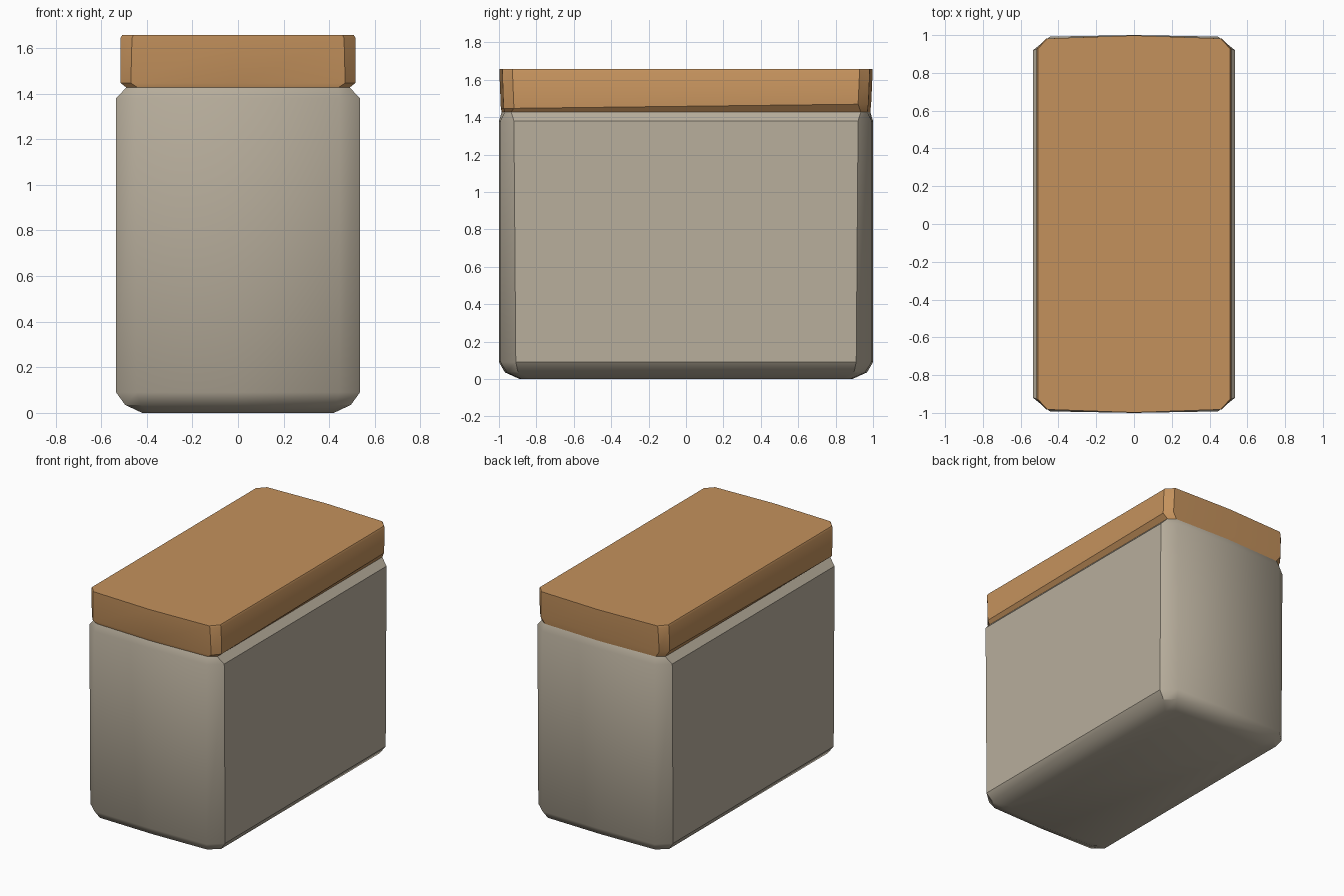
import bpy, bmesh, math

if "Cube" in bpy.data.objects:
    bpy.data.objects.remove(bpy.data.objects["Cube"])


def material(name, rgb):
    m = bpy.data.materials.new(name)
    m.diffuse_color = (*rgb, 1)
    m.use_nodes = True
    m.node_tree.nodes["Principled BSDF"].inputs["Base Color"].default_value = m.diffuse_color
    return m


def ring(z, hx, hy, cx, cy, bow, tilt=0.0):
    """Rectangle with clipped corners and slightly bowed front and back.
    cx, cy: corner cut sizes, bow: setback of the corners, tilt: z rise along y."""
    right = [(hx - cx, -hy + bow), (hx, -hy + cy), (hx, hy - cy), (hx - cx, hy - bow)]
    left = [(-x, y) for x, y in reversed(right)]
    outline = [(0, -hy)] + right + [(0, hy)] + left
    return [(x, y, z + tilt * y) for x, y in outline]


def loft(name, rings, mat, cap_bottom, cap_top):
    bm = bmesh.new()
    loops = [[bm.verts.new(p) for p in r] for r in rings]
    n = len(loops[0])
    for a, b in zip(loops, loops[1:]):
        for i in range(n):
            j = (i + 1) % n
            bm.faces.new((a[i], a[j], b[j], b[i]))
    if cap_bottom:
        bm.faces.new(list(reversed(loops[0])))
    if cap_top:
        bm.faces.new(loops[-1])
    me = bpy.data.meshes.new(name)
    bm.to_mesh(me)
    bm.free()
    me.materials.append(mat)
    ob = bpy.data.objects.new(name, me)
    bpy.context.collection.objects.link(ob)
    bpy.ops.object.select_all(action='DESELECT')
    ob.select_set(True)
    bpy.context.view_layer.objects.active = ob
    bpy.ops.object.shade_smooth_by_angle(angle=math.radians(36))
    return ob


stone = material("warm_grey", (0.48, 0.425, 0.335))
tan = material("tan_orange", (0.55, 0.285, 0.108))

# Shared seam where the lid meets the shoulder of the body
seam = ring(1.427, 0.49, 0.985, 0.05, 0.05, 0.015)

# Container body with rounded base and chamfered shoulder
loft("container_body", [
    ring(0.0, 0.42, 0.89, 0.05, 0.06, 0.01),
    ring(0.035, 0.495, 0.968, 0.07, 0.07, 0.01),
    ring(0.09, 0.535, 1.0, 0.09, 0.09, 0.008),
    ring(1.38, 0.535, 1.0, 0.09, 0.08, 0.008),
    seam,
], stone, True, False)

# Lid flaring out above the seam, flat on top
loft("lid", [
    seam,
    ring(1.458, 0.515, 0.99, 0.045, 0.07, 0.015, 0.012),
    ring(1.645, 0.515, 0.998, 0.05, 0.07, 0.016),
    ring(1.657, 0.508, 0.998, 0.05, 0.07, 0.016),
], tan, False, True)
